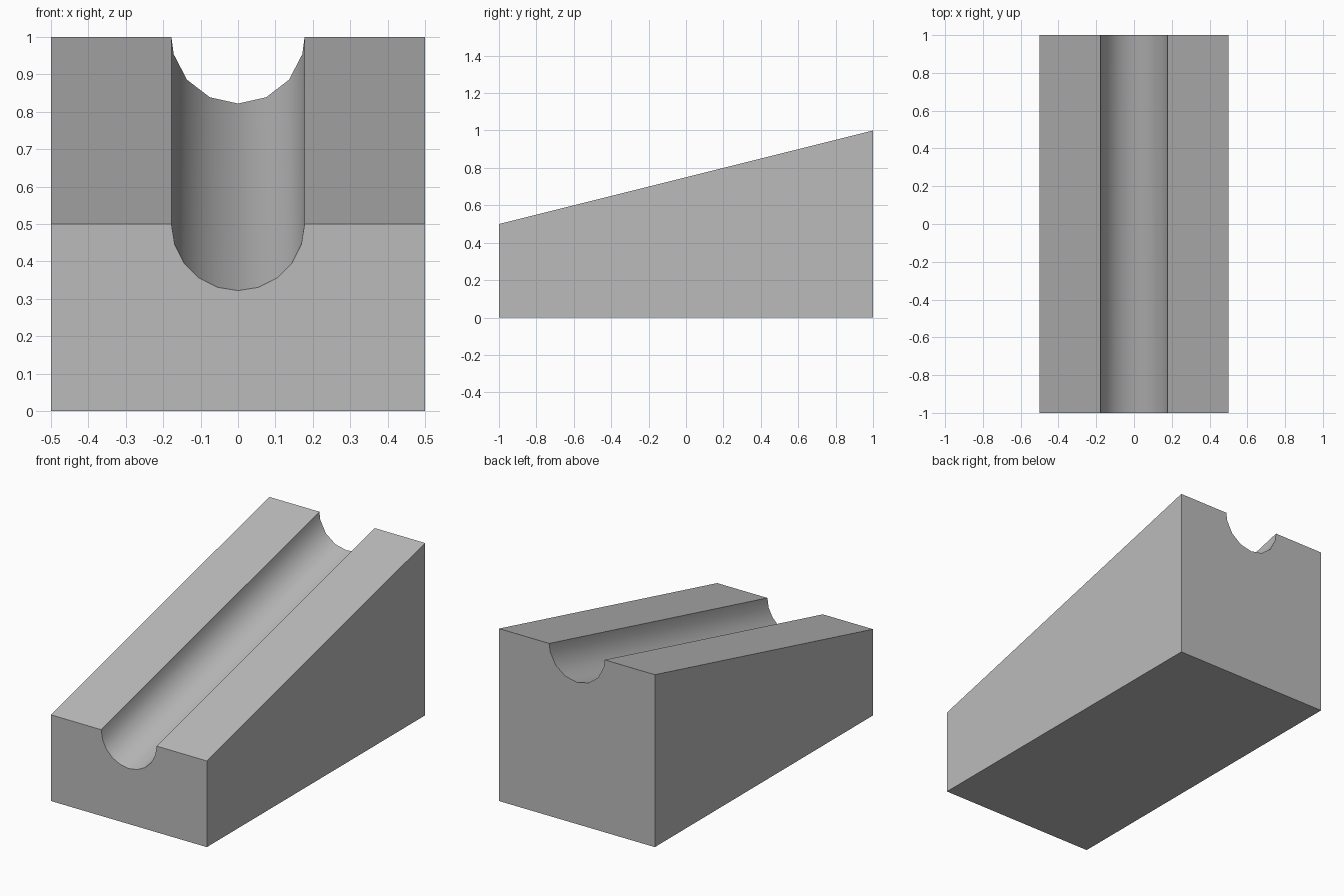
import bpy, bmesh
from math import sin, cos, radians

cube = bpy.data.objects.get("Cube")
if cube:
    bpy.data.objects.remove(cube, do_unlink=True)

WIDTH, LENGTH, RADIUS = 1.0, 2.0, 0.178
FRONT_TOP, BACK_TOP = 0.5, 1.0

grey = bpy.data.materials.new("grey")
grey.use_nodes = True
colour = (0.5, 0.5, 0.5, 1)
grey.diffuse_color = colour
grey.node_tree.nodes["Principled BSDF"].inputs["Base Color"].default_value = colour

bm = bmesh.new()


def end_section(y, top, angles):
    """Corners and groove arc of one end, listed from -x to +x."""
    def point(x, z):
        return bm.verts.new((x, y, z))
    h = WIDTH / 2
    corners = [point(-h, 0), point(-h, top), point(h, top), point(h, 0)]
    arc = [point(-RADIUS * cos(radians(a)), top - RADIUS * sin(radians(a))) for a in angles]
    return corners, arc


# The groove is cut finer at the low end than at the high end
front_angles = [18 * i for i in range(11)]
back_angles = [0] + [15 + 25 * i for i in range(7)] + [180]
fc, fa = end_section(-LENGTH / 2, FRONT_TOP, front_angles)
bc, ba = end_section(LENGTH / 2, BACK_TOP, back_angles)

# End walls
bm.faces.new(fc[:2] + fa + fc[2:])
bm.faces.new(bc[:2] + ba + bc[2:])

# Sides, base and the two sloping top strips
for i, j in ((0, 1), (2, 3), (3, 0)):
    bm.faces.new((fc[i], fc[j], bc[j], bc[i]))
bm.faces.new((fc[1], fa[0], ba[0], bc[1]))
bm.faces.new((fa[-1], fc[2], bc[2], ba[-1]))

# Groove wall, stitched between the two arcs by angle
i = j = 0
while i < len(fa) - 1 or j < len(ba) - 1:
    step_front = j == len(ba) - 1 or (i < len(fa) - 1 and front_angles[i + 1] <= back_angles[j + 1])
    if step_front:
        bm.faces.new((fa[i], fa[i + 1], ba[j]))
        i += 1
    else:
        bm.faces.new((fa[i], ba[j + 1], ba[j]))
        j += 1

bmesh.ops.recalc_face_normals(bm, faces=bm.faces[:])
mesh = bpy.data.meshes.new("grooved_ramp")
bm.to_mesh(mesh)
bm.free()
mesh.materials.append(grey)

ramp = bpy.data.objects.new("grooved_ramp", mesh)
bpy.context.collection.objects.link(ramp)
bpy.ops.object.select_all(action='DESELECT')
ramp.select_set(True)
bpy.context.view_layer.objects.active = ramp
bpy.ops.object.shade_smooth_by_angle(angle=radians(30))
